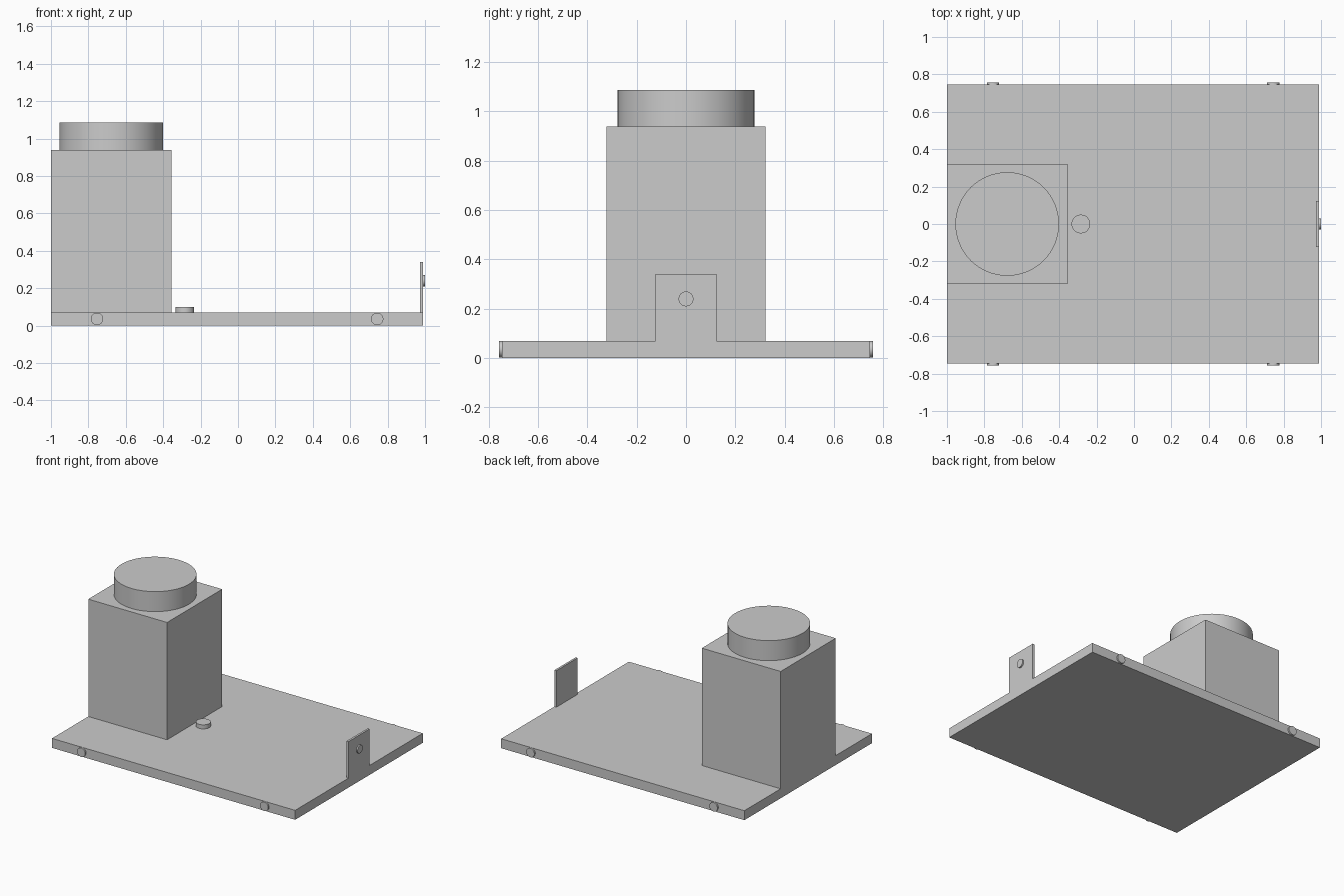
import bpy
import math

if "Cube" in bpy.data.objects:
    bpy.data.objects.remove(bpy.data.objects["Cube"], do_unlink=True)

grey = bpy.data.materials.new("plain grey")
grey.use_nodes = True
colour = (0.6, 0.6, 0.6, 1)
grey.diffuse_color = colour
grey.node_tree.nodes["Principled BSDF"].inputs["Base Color"].default_value = colour


def finish(name):
    obj = bpy.context.object
    obj.name = name
    obj.data.materials.append(grey)
    return obj


def box(name, low, high):
    centre = [(a + b) / 2 for a, b in zip(low, high)]
    bpy.ops.mesh.primitive_cube_add(size=1, location=centre)
    obj = finish(name)
    obj.scale = [b - a for a, b in zip(low, high)]
    bpy.ops.object.transform_apply(location=False, rotation=False, scale=True)
    return obj


def disc(name, centre, radius, depth, rotation=(0, 0, 0)):
    bpy.ops.mesh.primitive_cylinder_add(vertices=64, radius=radius, depth=depth,
                                        location=centre, rotation=rotation)
    obj = finish(name)
    bpy.ops.object.shade_smooth_by_angle(angle=math.radians(30))
    return obj


top = 0.07       # upper face of the plate
mid = -0.005     # plate centre in x
half_depth = 0.746

# Base plate and tower with its round cap
box("base_plate", (-1, -half_depth, 0), (0.99, half_depth, top))
box("tower", (-1, -0.322, top), (-0.355, 0.322, 0.938))
disc("tower_cap", (-0.678, 0, 1.012), 0.277, 0.148)

# Small button beside the tower
disc("button", (-0.284, 0, 0.085), 0.05, 0.03)

# Upright tab with a small stud on its outer face
box("end_tab", (0.974, -0.124, top), (0.99, 0.124, 0.34))
disc("tab_stud", (0.99, 0, 0.24), 0.03, 0.02, (0, math.pi / 2, 0))

# Studs on the front and back edges
for side, y in (("front", -half_depth), ("back", half_depth)):
    for end, x in (("right", mid - 0.749), ("left", mid + 0.749)):
        disc(f"{side}_{end}_stud", (x, y, 0.036), 0.033, 0.022,
             (math.pi / 2, 0, 0))
